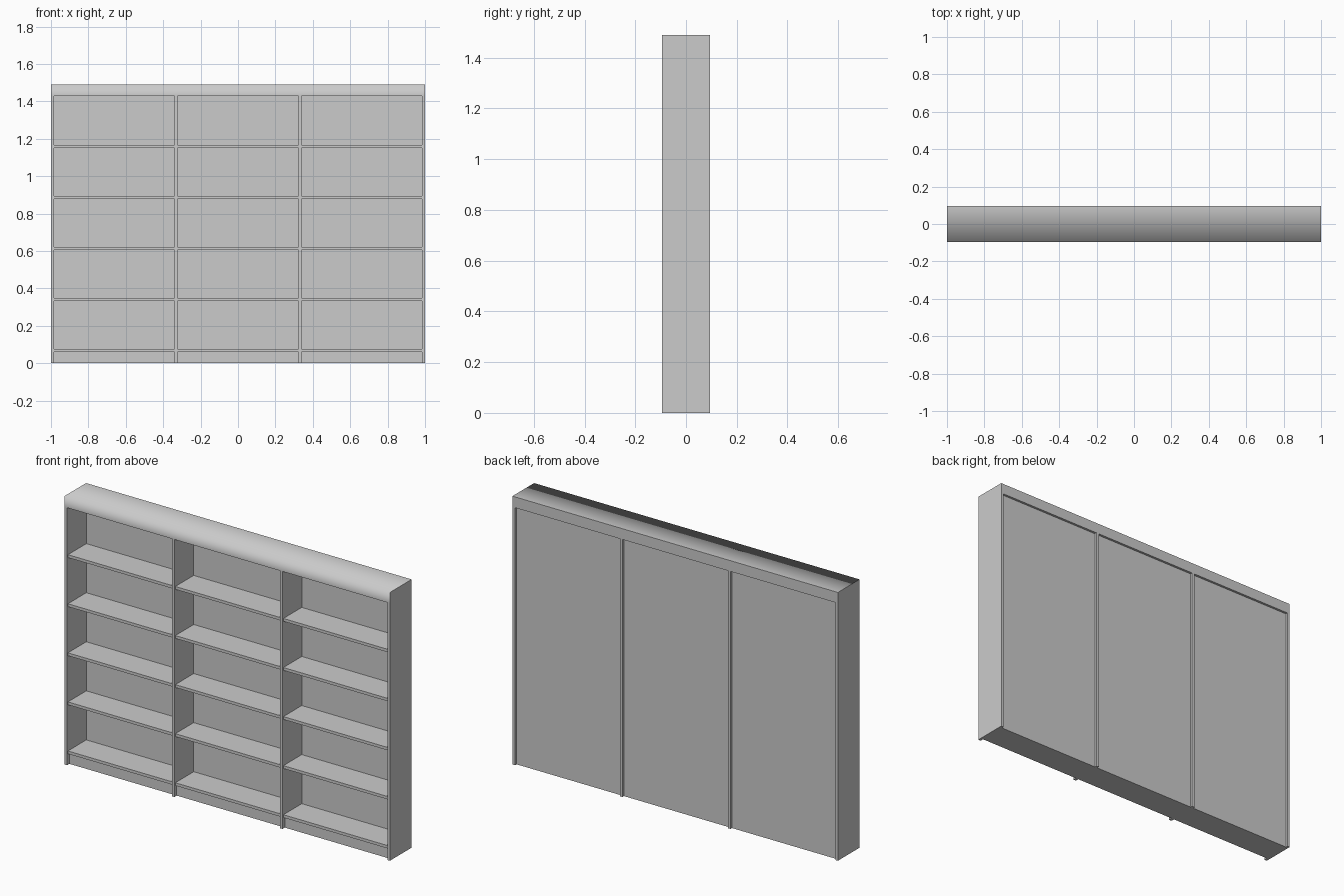
import bpy
import bmesh

cube = bpy.data.objects.get("Cube")
if cube:
    bpy.data.objects.remove(cube, do_unlink=True)

grey = bpy.data.materials.new("plain grey")
grey.use_nodes = True
grey.diffuse_color = (0.6, 0.6, 0.6, 1)
grey.node_tree.nodes["Principled BSDF"].inputs["Base Color"].default_value = (0.6, 0.6, 0.6, 1)

# Overall sizes
FRONT, BACK = -0.095, 0.095
TOP, HEAD = 1.49, 1.43          # top of the case, underside of the head
BOARD = 0.016                   # board thickness
PANEL = BACK - 0.013            # rear face of the back panels
PITCH = 0.2725                  # shelf spacing
BASE = 0.06                     # underside of the lowest shelf


def box(name, x, y, z):
    """Axis-aligned board spanning the given ranges."""
    bm = bmesh.new()
    bmesh.ops.create_cube(bm, size=1)
    for v in bm.verts:
        v.co = [r[0] if c < 0 else r[1] for c, r in zip(v.co, (x, y, z))]
    mesh = bpy.data.meshes.new(name)
    bm.to_mesh(mesh)
    bm.free()
    mesh.materials.append(grey)
    obj = bpy.data.objects.new(name, mesh)
    bpy.context.collection.objects.link(obj)
    return obj


# Head board, softly shaded across its upper front edge only
head = box("head_board", (-1, 1), (FRONT, BACK), (HEAD, TOP))
head.data.shade_smooth()
for e in head.data.edges:
    a, b = (head.data.vertices[i].co for i in e.vertices)
    e.use_edge_sharp = not all(p.y < 0 and p.z > HEAD + 0.01 for p in (a, b))

# Uprights
centres = [-1 + BOARD / 2, -0.332, 0.332, 1 - BOARD / 2]
for i, c in enumerate(centres):
    box(f"upright_{i + 1}", (c - BOARD / 2, c + BOARD / 2), (FRONT, BACK), (0, HEAD))

# Bays: back panel, plinth and five shelves between each pair of uprights
for i, (l, r) in enumerate(zip(centres, centres[1:])):
    span = (l + BOARD / 2, r - BOARD / 2)
    box(f"back_panel_{i + 1}", span, (PANEL - 0.008, PANEL), (0, HEAD))
    box(f"plinth_{i + 1}", span, (FRONT + 0.02, PANEL - 0.008), (0, BASE))
    for k in range(5):
        z = BASE + k * PITCH
        box(f"shelf_{i + 1}_{k + 1}", span, (FRONT + 0.008, PANEL - 0.008), (z, z + BOARD))
